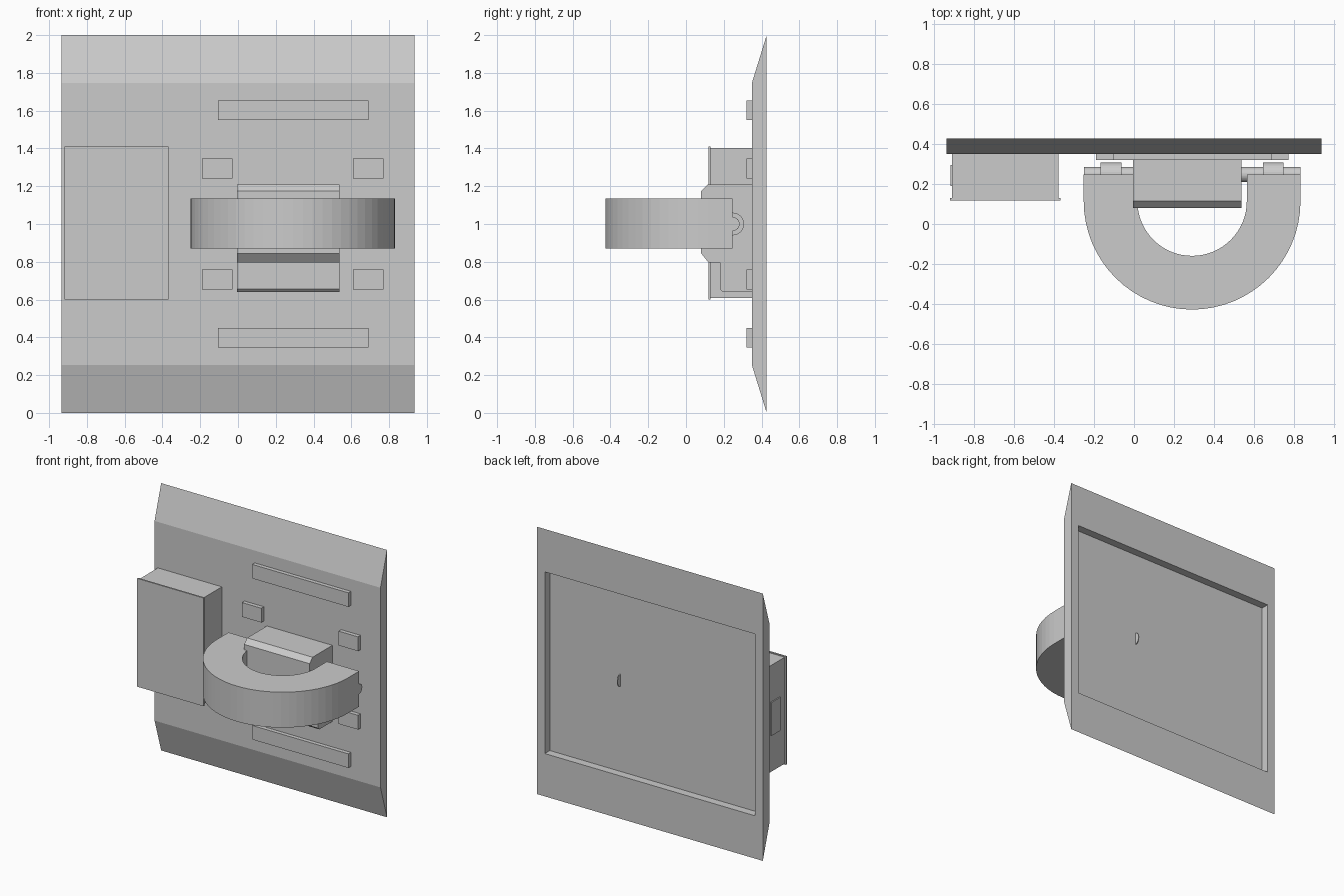
import bpy, bmesh, math
from mathutils import Matrix, Vector

if "Cube" in bpy.data.objects:
    bpy.data.objects.remove(bpy.data.objects["Cube"], do_unlink=True)

GREY = (0.6, 0.6, 0.6, 1)
grey = bpy.data.materials.new("plain grey")
grey.use_nodes = True
grey.diffuse_color = GREY
grey.node_tree.nodes["Principled BSDF"].inputs["Base Color"].default_value = GREY


def finish(name, bm):
    bmesh.ops.recalc_face_normals(bm, faces=bm.faces)
    mesh = bpy.data.meshes.new(name)
    bm.to_mesh(mesh)
    bm.free()
    mesh.materials.append(grey)
    obj = bpy.data.objects.new(name, mesh)
    bpy.context.collection.objects.link(obj)
    return obj


def box(name, x0, x1, y0, y1, z0, z1):
    bm = bmesh.new()
    bmesh.ops.create_cube(bm, size=1)
    bmesh.ops.scale(bm, vec=(x1 - x0, y1 - y0, z1 - z0), verts=bm.verts)
    bmesh.ops.translate(bm, vec=((x0 + x1) / 2, (y0 + y1) / 2, (z0 + z1) / 2), verts=bm.verts)
    return finish(name, bm)


def prism(points, axis, start, end):
    """Extrude an outline along x (points are y, z) or along z (points are x, y)."""
    bm = bmesh.new()
    place = (lambda p: (start, *p)) if axis == "x" else (lambda p: (*p, start))
    direction = Vector((1, 0, 0) if axis == "x" else (0, 0, 1))
    face = bm.faces.new([bm.verts.new(place(p)) for p in points])
    extruded = bmesh.ops.extrude_face_region(bm, geom=[face])["geom"]
    moved = [g for g in extruded if isinstance(g, bmesh.types.BMVert)]
    bmesh.ops.translate(bm, vec=direction * (end - start), verts=moved)
    bmesh.ops.recalc_face_normals(bm, faces=bm.faces)
    return bm


def rod(name, x0, x1, y, z, radius):
    bm = bmesh.new()
    turn = Matrix.Translation(((x0 + x1) / 2, y, z)) @ Matrix.Rotation(math.pi / 2, 4, "Y")
    bmesh.ops.create_cone(bm, cap_ends=True, segments=32, radius1=radius,
                          radius2=radius, depth=x1 - x0, matrix=turn)
    return finish(name, bm)


BACK, FRONT = 0.427, 0.349
MID_X, MID_Z = 0.29, 1.0

# Back plate with sloped top and bottom, and a shallow pocket behind
bm = prism([(BACK, 0), (BACK, 2), (FRONT, 1.747), (FRONT, 0.253)], "x", -0.935, 0.935)
back = max(bm.faces, key=lambda f: f.calc_center_median().y)
bmesh.ops.inset_region(bm, faces=[back], thickness=0.065, use_even_offset=True)
for v in back.verts:
    v.co.z = MID_Z + math.copysign(0.68, v.co.z - MID_Z)
rim = bmesh.ops.extrude_face_region(bm, geom=[back])["geom"]
bmesh.ops.translate(bm, vec=(0, -0.06, 0),
                    verts=[g for g in rim if isinstance(g, bmesh.types.BMVert)])
if back.is_valid:
    bmesh.ops.delete(bm, geom=[back], context="FACES_ONLY")
finish("back_plate", bm)

# Small fin in the middle of the pocket
rod("pocket_fin", MID_X - 0.003, MID_X + 0.003, 0.35, MID_Z, 0.05)

# Side box with overhanging cover and a thin plate on its outer wall
box("side_box", -0.908, -0.378, 0.125, FRONT, 0.607, 1.403)
box("side_box_cover", -0.918, -0.368, 0.118, 0.13, 0.6, 1.41)
box("side_box_plate", -0.916, -0.906, 0.19, 0.295, 0.88, 1.13)

# Raised strips and small pads, mirrored above and below the middle
for word, s in (("upper", 1), ("lower", -1)):
    z0, z1 = sorted((MID_Z + s * 0.55, MID_Z + s * 0.655))
    box(word + "_strip", -0.105, 0.69, 0.319, FRONT, z0, z1)
    z0, z1 = sorted((MID_Z + s * 0.24, MID_Z + s * 0.347))
    for side, x in (("left", 0.69), ("right", -0.11)):
        box(f"{word}_{side}_pad", x - 0.08, x + 0.08, 0.319, FRONT, z0, z1)

# Central latch block with chamfered nose and stepped foot
profile = [(FRONT, 1.21), (0.115, 1.21), (0.08, 1.175), (0.08, 0.845), (0.12, 0.795),
           (0.18, 0.795), (0.18, 0.655), (0.195, 0.64), (FRONT, 0.64)]
finish("latch_block", prism(profile, "x", -0.005, 0.537))

# Half-ring handle with short straight ends
OUTER, INNER, CENTRE_Y, END_Y, STEPS = 0.541, 0.273, 0.114, 0.246, 32


def arc(radius):
    angles = [math.pi + math.pi * i / STEPS for i in range(STEPS + 1)]
    curve = [(MID_X + radius * math.cos(a), CENTRE_Y + radius * math.sin(a)) for a in angles]
    return [(MID_X - radius, END_Y)] + curve + [(MID_X + radius, END_Y)]


finish("handle", prism(arc(OUTER) + arc(INNER)[::-1], "z", 0.87, 1.135))

# Hinge pin and its two knuckles
rod("hinge_pin", MID_X - OUTER + 0.001, MID_X + OUTER - 0.001, 0.247, MID_Z, 0.037)
for side, x in (("left", MID_X + 0.405), ("right", MID_X - 0.405)):
    rod(side + "_knuckle", x - 0.052, x + 0.052, 0.247, MID_Z, 0.06)
